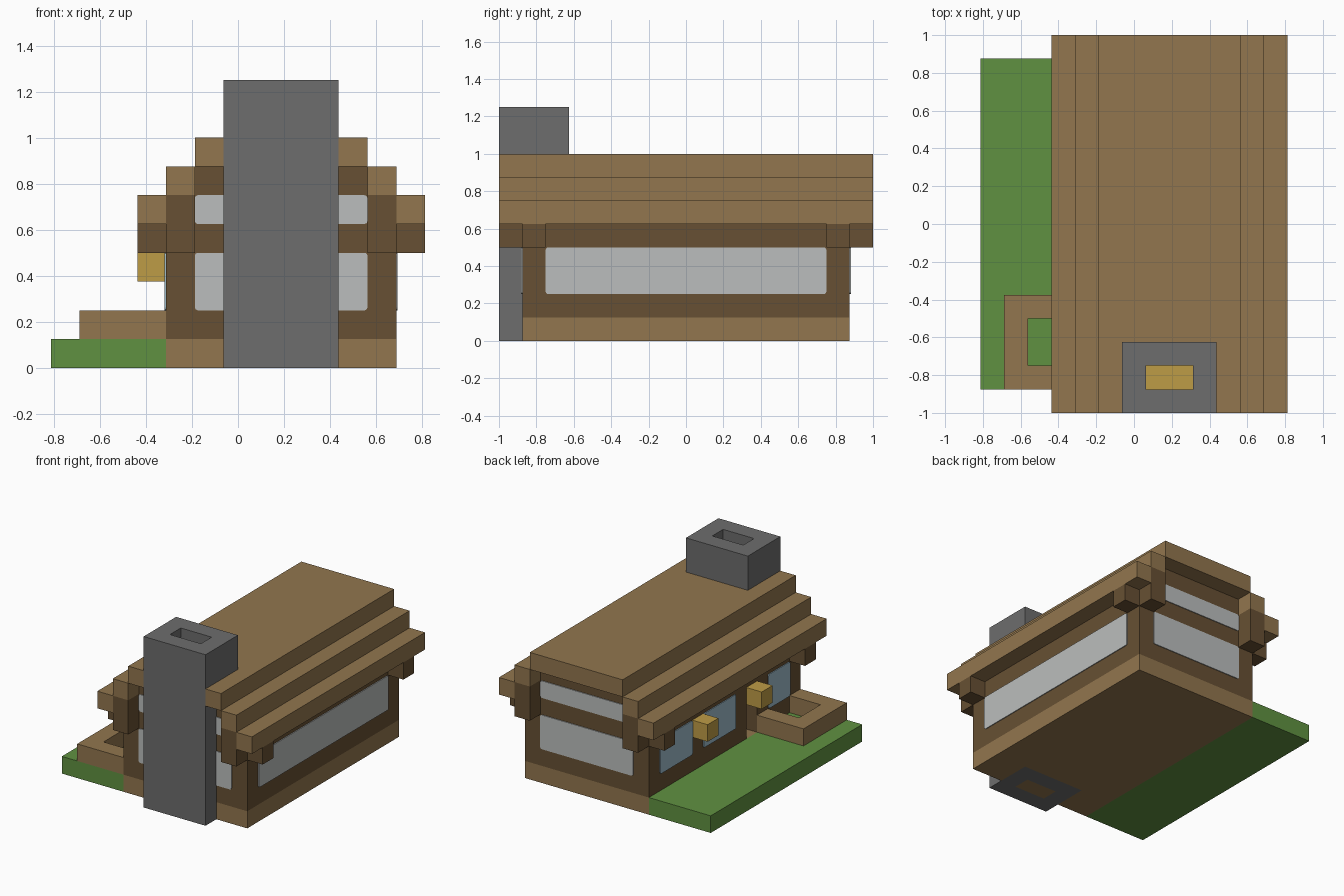
import bpy
import bmesh
from mathutils import Vector

cube = bpy.data.objects.get("Cube")
if cube:
    bpy.data.objects.remove(cube, do_unlink=True)

U = 0.125                                # one building block
ORIGIN = Vector((-6.5, -8, 0))           # centres the 13 x 16 block plan


def material(name, rgb):
    """Flat material from an 8-bit display colour, stored as linear."""
    linear = [((c / 255 + 0.055) / 1.055) ** 2.4 for c in rgb]
    mat = bpy.data.materials.new(name)
    mat.use_nodes = True
    mat.diffuse_color = (*linear, 1)
    bsdf = next(n for n in mat.node_tree.nodes if n.type == 'BSDF_PRINCIPLED')
    bsdf.inputs["Base Color"].default_value = (*linear, 1)
    return mat


light_wood = material("light wood", (146, 118, 78))
dark_wood = material("dark wood", (103, 80, 51))
grass = material("grass green", (96, 145, 65))
stone = material("stone grey", (109, 109, 109))
pale_glass = material("pale glass", (187, 190, 189))
blue_glass = material("blue glass", (158, 188, 203))
gold = material("lamp gold", (190, 156, 70))


def finish(name, bm, mat):
    """Turn block coordinates into an object."""
    bmesh.ops.recalc_face_normals(bm, faces=bm.faces)
    for v in bm.verts:
        v.co = (v.co + ORIGIN) * U
    mesh = bpy.data.meshes.new(name)
    bm.to_mesh(mesh)
    bm.free()
    obj = bpy.data.objects.new(name, mesh)
    bpy.context.collection.objects.link(obj)
    if mat:
        mesh.materials.append(mat)
    return obj


def box(name, x, y, z, mat, round_axis=None):
    """Box between block ranges, with corners eased along one axis if asked."""
    bm = bmesh.new()
    bmesh.ops.create_cube(bm, size=1)
    for v in bm.verts:
        v.co = [lo + (c + 0.5) * (hi - lo) for c, (lo, hi) in zip(v.co, (x, y, z))]
    if round_axis is not None:
        edges = [e for e in bm.edges
                 if all(abs((e.verts[0].co - e.verts[1].co)[a]) < 1e-6
                        for a in range(3) if a != round_axis)]
        bmesh.ops.bevel(bm, geom=edges, offset=0.1, segments=2, profile=0.5,
                        affect='EDGES')
    return finish(name, bm, mat)


def prism(name, outline, start, depth, mat):
    """Extrude an outline of 3D points made from 2D ones along a depth vector."""
    bm = bmesh.new()
    face = bm.faces.new([bm.verts.new(Vector(p) + Vector(start)) for p in outline])
    out = bmesh.ops.extrude_face_region(bm, geom=[face])
    bmesh.ops.translate(bm, vec=depth,
                        verts=[g for g in out["geom"] if isinstance(g, bmesh.types.BMVert)])
    return finish(name, bm, mat)


def cut(obj, cutter):
    mod = obj.modifiers.new("opening", 'BOOLEAN')
    mod.operation = 'DIFFERENCE'
    mod.solver = 'EXACT'
    mod.object = cutter


# Cutters for the chimney shaft and the doorway
chimney_cutter = box("chimney_cutter", (6, 10), (-1, 3), (-1, 12), None)
door_cutter = box("door_cutter", (3, 5), (5, 6), (0.5, 3), None)
for cutter in (chimney_cutter, door_cutter):
    cutter.hide_render = True
    cutter.hide_set(True)

# Base and stepped gable walls
base = box("base", (4, 12), (1, 15), (0, 1), light_wood)
gable = [(4, 0, 1), (12, 0, 1), (12, 0, 6), (11, 0, 6),
         (11, 0, 7), (5, 0, 7), (5, 0, 6), (4, 0, 6)]
walls = prism("walls", gable, (0, 1, 0), (0, 14, 0), dark_wood)
cut(walls, door_cutter)

# Stepped roof
roof_cap = box("roof_cap", (5, 11), (0, 16), (7, 8), light_wood)
for step, (left, right) in enumerate(((4, 11), (3, 12))):
    for side, x in (("right", left), ("left", right)):
        box(f"roof_step_{step + 1}_{side}", (x, x + 1), (0, 16),
            (6 - step, 7 - step), light_wood)

# Corner brackets under the eaves
for x_post, x_beam, side in ((4, 3, "right"), (11, 12, "left")):
    for y_post, y_beam, end in ((0, 1, "front"), (15, 14, "back")):
        box(f"gable_bracket_{end}_{side}", (x_post, x_post + 1),
            (y_post, y_post + 1), (4, 6), dark_wood)
        box(f"eave_bracket_{end}_{side}", (x_beam, x_beam + 1),
            (y_beam, y_beam + 1), (4, 5), dark_wood)

# Chimney: square tube from an outer and an inner ring
bm = bmesh.new()
rings = []
for z in (0, 10):
    for x0, x1, y0, y1 in ((6, 10, 0, 3), (7, 9, 1, 2)):
        rings.append([bm.verts.new((x, y, z))
                      for x, y in ((x0, y0), (x1, y0), (x1, y1), (x0, y1))])
outer_low, inner_low, outer_top, inner_top = rings
for a, b in ((outer_low, outer_top), (inner_low, inner_top),
             (outer_low, inner_low), (outer_top, inner_top)):
    for i in range(4):
        j = (i + 1) % 4
        bm.faces.new((a[i], a[j], b[j], b[i]))
finish("chimney", bm, stone)
for part in (base, walls, roof_cap):
    cut(part, chimney_cutter)
box("fire_log", (7, 9), (1, 2), (0, 1), light_wood)
box("fire", (7, 9), (1, 2), (1, 2), gold)

# Window panes as thin plates
T = 0.05
for end, y in (("front", (1 - T, 1)), ("back", (15, 15 + T))):
    box(f"window_{end}_lower", (5, 11), y, (2, 4), pale_glass, 1)
    box(f"window_{end}_upper", (5, 11), y, (5, 6), pale_glass, 1)
box("window_left", (12, 12 + T), (2, 14), (2, 4), pale_glass, 0)
for i, y in enumerate(((2, 4), (7, 10), (11, 14))):
    box(f"window_right_{i + 1}", (4 - T, 4), y, (2, 4), blue_glass, 0)

# Lanterns on the entrance side
for i, y in enumerate((5, 10)):
    box(f"lantern_{i + 1}", (3, 4), (y, y + 1), (3, 4), gold)

# Lawn with a raised planter
box("lawn", (0, 4), (1, 15), (0, 1), grass)
border = [(4, 1, 0), (1, 1, 0), (1, 5, 0), (4, 5, 0),
          (4, 4, 0), (2, 4, 0), (2, 2, 0), (4, 2, 0)]
prism("planter_border", border, (0, 0, 1), (0, 0, 1), light_wood)
